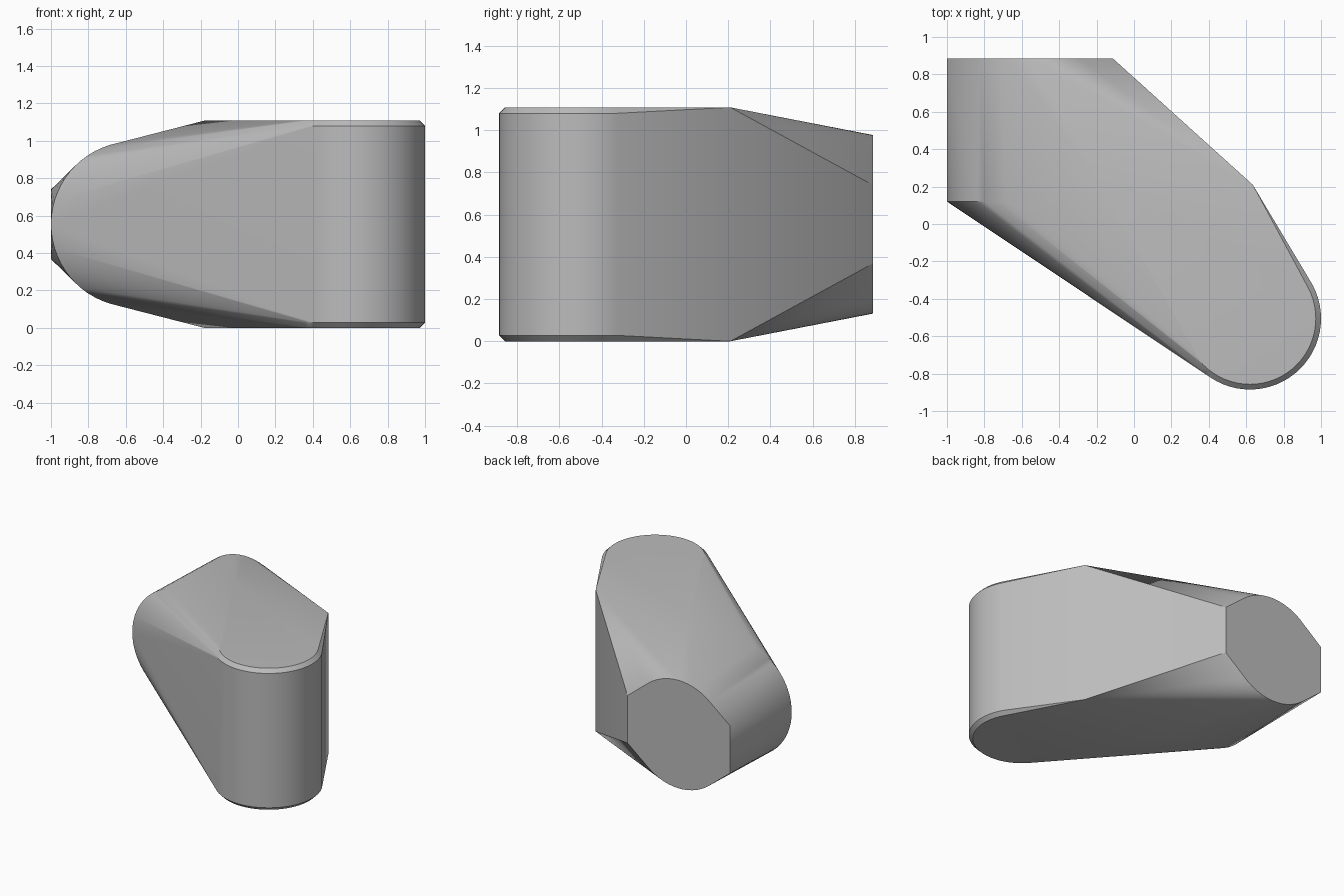
import bpy, bmesh
from math import sin, cos, tau, radians

cube = bpy.data.objects.get("Cube")
if cube:
    bpy.data.objects.remove(cube)

HEIGHT = 1.108
MID = HEIGHT / 2
BACK = 0.885
SIDES = 64

grey = bpy.data.materials.new("plain grey")
grey.use_nodes = True
color = (0.5, 0.5, 0.5, 1)
grey.diffuse_color = color
grey.node_tree.nodes["Principled BSDF"].inputs["Base Color"].default_value = color


def ring(radius):
    """Points of a flat circle."""
    return [(radius * cos(tau * i / SIDES), radius * sin(tau * i / SIDES)) for i in range(SIDES)]


def rectangle(x0, x1, y, half_height):
    """Corners of an upright rectangle facing along y."""
    return [(x, y, MID + s * half_height) for x in (x0, x1) for s in (-1, 1)]


points = []

# Upright rounded post with chamfered rims
chamfer = 0.028
for inset, z in ((chamfer, 0), (0, chamfer), (0, HEIGHT - chamfer), (chamfer, HEIGHT)):
    points += [(0.62 + x, -0.505 + y, z) for x, y in ring(0.38 - inset)]

# Lying barrel, slightly tapered to the back
for radius, y in ((0.443, 0.12), (0.423, BACK)):
    points += [(-0.557 + x, y, MID + z) for x, z in ring(radius)]

# Full-height shoulder and the block at the back end
points += rectangle(-0.18, 0.635, 0.21, MID)
points += rectangle(-1.0, -0.113, BACK, 0.186)

# Skin stretched around all the parts
bm = bmesh.new()
for p in points:
    bm.verts.new(p)
hull = bmesh.ops.convex_hull(bm, input=bm.verts[:])
loose = {g for g in hull["geom_interior"] + hull["geom_unused"] if isinstance(g, bmesh.types.BMVert)}
bmesh.ops.delete(bm, geom=list(loose), context='VERTS')
bmesh.ops.dissolve_limit(bm, angle_limit=radians(0.3), verts=bm.verts[:], edges=bm.edges[:])
bmesh.ops.recalc_face_normals(bm, faces=bm.faces[:])

mesh = bpy.data.meshes.new("angled_body")
bm.to_mesh(mesh)
bm.free()
mesh.materials.append(grey)
body = bpy.data.objects.new("angled_body", mesh)
bpy.context.collection.objects.link(body)

# Smooth rounded surfaces, crisp edges
bpy.ops.object.select_all(action='DESELECT')
body.select_set(True)
bpy.context.view_layer.objects.active = body
bpy.ops.object.shade_smooth_by_angle(angle=radians(30))
